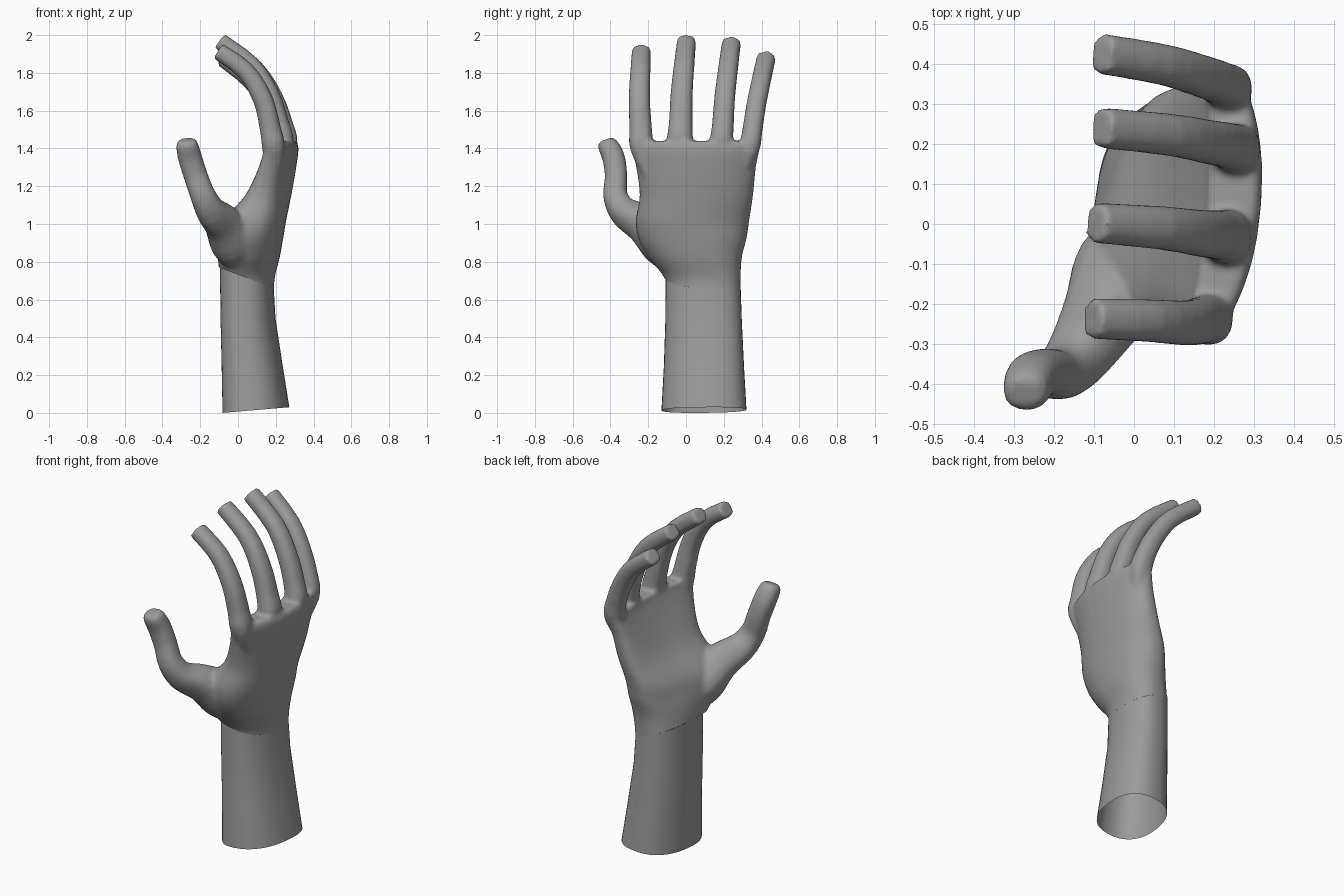
import bpy, bmesh, math
from mathutils import Vector

if "Cube" in bpy.data.objects:
    bpy.data.objects.remove(bpy.data.objects["Cube"])


def smooth_path(rows, steps=3):
    """Catmull-Rom interpolation of rows of parameters."""
    out = []
    for i in range(len(rows) - 1):
        a, b, c, d = (rows[max(i - 1, 0)], rows[i], rows[i + 1], rows[min(i + 2, len(rows) - 1)])
        for s in range(steps):
            t = s / steps
            out.append(tuple(
                0.5 * (2 * q + (r - p) * t + (2 * p - 5 * q + 4 * r - u) * t * t
                       + (3 * q - p - 3 * r + u) * t ** 3)
                for p, q, r, u in zip(a, b, c, d)))
    out.append(tuple(rows[-1]))
    return out


def loft(bm, rings, caps=True):
    loops = [[bm.verts.new(p) for p in r] for r in rings]
    n = len(loops[0])
    for a, b in zip(loops, loops[1:]):
        for i in range(n):
            j = (i + 1) % n
            bm.faces.new((a[i], a[j], b[j], b[i]))
    if caps:
        bm.faces.new(loops[0][::-1])
        bm.faces.new(loops[-1])


def section(cx, cy, hx, hy, zfun, bow=0.0, skew=0.0, shear=0.12, power=0.85, n=40):
    """Rounded cross-section, bowed away from y = 0.13, palm side skewed to the thumb."""
    pts = []
    for i in range(n):
        a = 2 * math.pi * i / n
        c, s = math.cos(a), math.sin(a)
        y = cy + hy * math.copysign(abs(s) ** power, s)
        x = cx + hx * math.copysign(abs(c) ** power, c) - bow * ((y - 0.13) / 0.4) ** 2
        x -= skew * (0.12 - y) * max(0.0, -c) ** 0.7
        x += shear * (y - cy)
        pts.append((x, y, zfun(x)))
    return pts


def tube(bm, path, n=16):
    """path: (x, y, z, half width, half thickness)"""
    path = smooth_path(path)
    pts = [Vector(p[:3]) for p in path]
    rings = []
    for i, p in enumerate(pts):
        t = (pts[min(i + 1, len(pts) - 1)] - pts[max(i - 1, 0)]).normalized()
        side = Vector((0, 1, 0))
        side = (side - t * side.dot(t)).normalized()
        nrm = t.cross(side)
        w, h = path[i][3:]
        ring = []
        for k in range(n):
            a = 2 * math.pi * k / n
            c, s = math.cos(a), math.sin(a)
            ring.append(p + side * w * math.copysign(abs(c) ** 0.85, c)
                        + nrm * h * math.copysign(abs(s) ** 0.85, s))
        rings.append(ring)
    loft(bm, rings)


skin = bpy.data.materials.new("grey")
skin.diffuse_color = (0.33, 0.33, 0.33, 1)
skin.use_nodes = True
skin.node_tree.nodes["Principled BSDF"].inputs["Base Color"].default_value = skin.diffuse_color


def make_object(name, bm):
    bmesh.ops.recalc_face_normals(bm, faces=bm.faces)
    me = bpy.data.meshes.new(name)
    bm.to_mesh(me)
    bm.free()
    me.materials.append(skin)
    ob = bpy.data.objects.new(name, me)
    bpy.context.collection.objects.link(ob)
    bpy.ops.object.select_all(action='DESELECT')
    ob.select_set(True)
    bpy.context.view_layer.objects.active = ob
    return ob


def wrist(x):
    return 0.732 - 0.379 * x


# Forearm: open tube with a slanted top at the wrist
bm = bmesh.new()
loft(bm, [
    section(0.095, 0.095, 0.173, 0.225, lambda x: 0.007 + 0.085 * x),
    section(0.075, 0.095, 0.158, 0.212, lambda x: 0.25),
    section(0.053, 0.093, 0.142, 0.202, lambda x: 0.5),
    section(0.047, 0.09, 0.139, 0.198, wrist),
], caps=False)
make_object("forearm", bm)
bpy.ops.object.shade_smooth_by_angle(angle=math.radians(40))

# Palm: thick heel thinning to the knuckles
bm = bmesh.new()
palm = [  # z, centre x, centre y, half thickness, half width, bow, skew, shear, power
    (0.55, 0.048, 0.09, 0.140, 0.198, 0.0, 0.0, 0.12, 0.85),
    (0.70, 0.048, 0.09, 0.141, 0.199, 0.0, 0.0, 0.12, 0.85),
    (0.82, 0.063, 0.050, 0.155, 0.245, 0.01, 0.08, 0.08, 0.85),
    (0.92, 0.083, 0.035, 0.155, 0.285, 0.02, 0.18, 0.04, 0.82),
    (1.02, 0.110, 0.035, 0.147, 0.300, 0.03, 0.18, 0.0, 0.80),
    (1.15, 0.170, 0.055, 0.113, 0.300, 0.05, 0.06, 0.0, 0.78),
    (1.30, 0.222, 0.053, 0.087, 0.317, 0.07, 0.0, 0.0, 0.75),
    (1.40, 0.250, 0.052, 0.071, 0.338, 0.075, 0.0, 0.0, 0.72),
    (1.44, 0.248, 0.052, 0.060, 0.330, 0.075, 0.0, 0.0, 0.72),
]
loft(bm, [section(cx, cy, hx, hy, lambda x, z=z: z, *rest)
          for z, cx, cy, hx, hy, *rest in smooth_path(palm, 4)])

# Fingers: y at root, base, middle and tip, base half width, centre line in x-z
fingers = [
    (-0.17, -0.232, -0.247, -0.236, 0.063, [(0.19, 1.20), (0.188, 1.40), (0.172, 1.50), (0.132, 1.66), (0.04, 1.81), (-0.105, 1.915)]),
    (-0.03, -0.033, -0.023, 0.003, 0.067, [(0.21, 1.20), (0.235, 1.42), (0.215, 1.53), (0.165, 1.69), (0.07, 1.84), (-0.097, 1.968)]),
    (0.17, 0.185, 0.205, 0.240, 0.060, [(0.22, 1.20), (0.255, 1.41), (0.237, 1.52), (0.185, 1.67), (0.09, 1.82), (-0.083, 1.957)]),
    (0.26, 0.332, 0.372, 0.425, 0.054, [(0.20, 1.20), (0.235, 1.39), (0.215, 1.50), (0.16, 1.63), (0.07, 1.76), (-0.083, 1.88)]),
]
for root, y0, ym, y1, w, line in fingers:
    path = [(line[0][0], root, line[0][1], 0.03, 0.03)]
    for i, (x, z) in enumerate(line[1:]):
        f = i / (len(line) - 2)
        y = y0 + (ym - y0) * f * 2 if f < 0.5 else ym + (y1 - ym) * (f * 2 - 1)
        path.append((x, y, z, w + (0.051 - w) * f, 0.060 - 0.014 * f))
    tube(bm, path)

# Thumb, starting from the full muscle at its base
tube(bm, [
    (0.04, -0.02, 0.77, 0.08, 0.08),
    (-0.015, -0.115, 0.90, 0.125, 0.130),
    (-0.075, -0.225, 1.00, 0.098, 0.105),
    (-0.140, -0.330, 1.065, 0.076, 0.082),
    (-0.185, -0.374, 1.15, 0.065, 0.068),
    (-0.222, -0.370, 1.25, 0.060, 0.064),
    (-0.254, -0.383, 1.35, 0.060, 0.064),
    (-0.270, -0.415, 1.42, 0.054, 0.058),
    (-0.274, -0.425, 1.445, 0.036, 0.042),
])

# Fuse palm, fingers and thumb into one skin
hand = make_object("hand", bm)
rm = hand.modifiers.new("fuse", 'REMESH')
rm.mode = 'VOXEL'
rm.voxel_size = 0.011
sm = hand.modifiers.new("soften", 'SMOOTH')
sm.factor = 0.5
sm.iterations = 6
for m in ("fuse", "soften"):
    bpy.ops.object.modifier_apply(modifier=m)

# Trim the hand along the slanted wrist line, leaving it open to the forearm
bm = bmesh.new()
bm.from_mesh(hand.data)
bmesh.ops.bisect_plane(bm, geom=bm.verts[:] + bm.edges[:] + bm.faces[:],
                       plane_co=(0, 0, wrist(0)), plane_no=(0.379, 0, 1),
                       clear_inner=True)
bm.to_mesh(hand.data)
bm.free()
bpy.ops.object.shade_smooth_by_angle(angle=math.radians(50))
